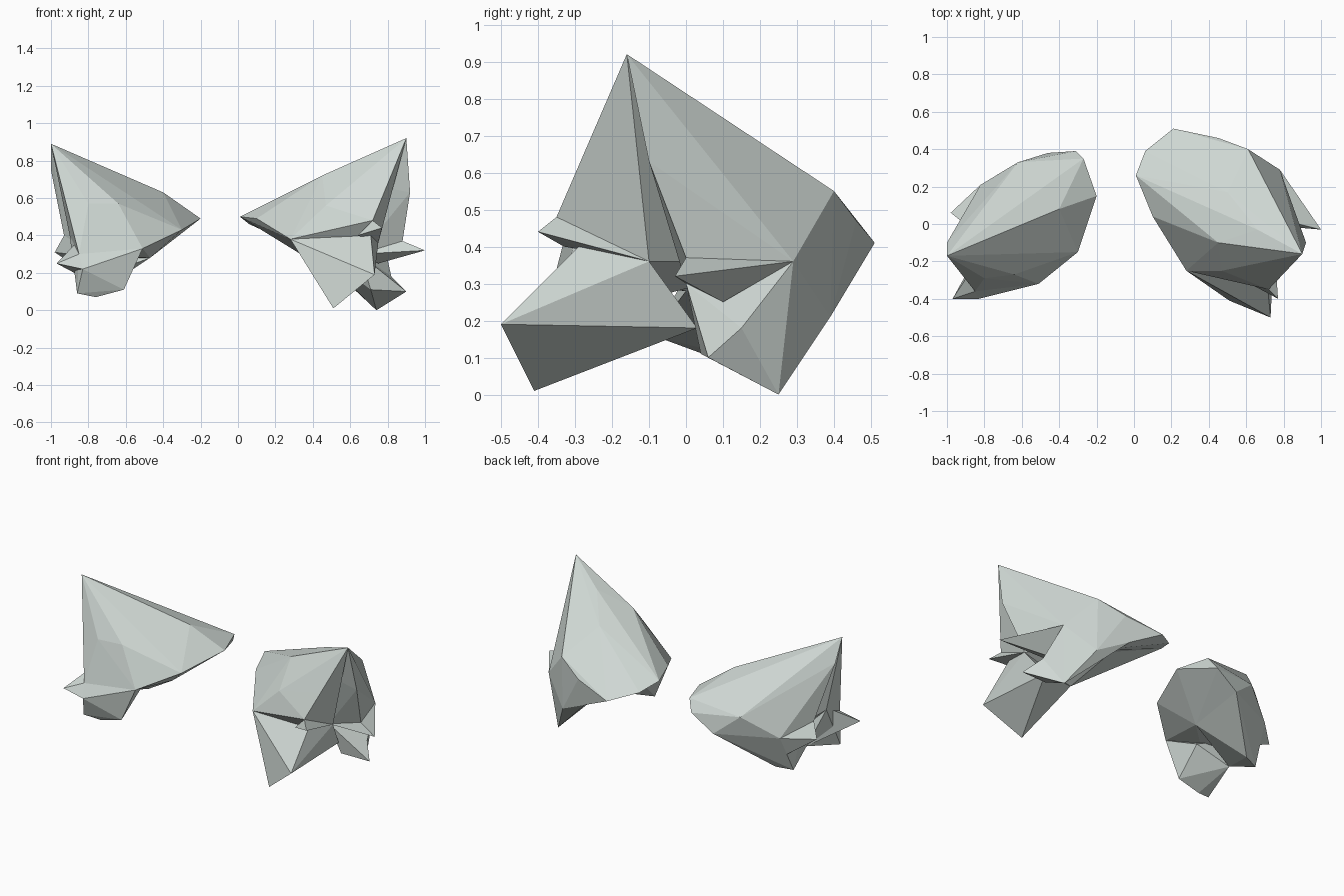
import bpy
import bmesh
from mathutils import Vector

default_cube = bpy.data.objects.get("Cube")
if default_cube:
    bpy.data.objects.remove(default_cube, do_unlink=True)

# Single pale stone colour
stone = bpy.data.materials.new("pale_grey_stone")
stone.use_nodes = True
stone_colour = (.62, .68, .65, 1)
stone.diffuse_color = stone_colour
shader = next(node for node in stone.node_tree.nodes if node.type == "BSDF_PRINCIPLED")
shader.inputs["Base Color"].default_value = stone_colour


def point(x, y, z):
    return Vector((x, y, z))


def middle(*corners):
    """Point halfway between the given corners."""
    return sum(corners, Vector()) / len(corners)


def chunk(name, *corners):
    """Flat-faced shard of stone wrapped tightly around its corners."""
    bm = bmesh.new()
    for corner in corners:
        bm.verts.new(corner)
    bmesh.ops.convex_hull(bm, input=bm.verts[:])
    loose = [vert for vert in bm.verts if not vert.link_faces]
    bmesh.ops.delete(bm, geom=loose, context="VERTS")
    bmesh.ops.recalc_face_normals(bm, faces=bm.faces[:])
    mesh = bpy.data.meshes.new(name)
    bm.to_mesh(mesh)
    bm.free()
    mesh.materials.append(stone)
    shard = bpy.data.objects.new(name, mesh)
    bpy.context.collection.objects.link(shard)


# Landmarks of the larger fragment: ridge, front, side and back
peak = point(.9, -.16, .92)
nape = point(.84, -.1, .86)
crown = point(.66, -.03, .81)
ridge = point(.45, -.1, .72)
roof = point(.5, .17, .69)
tip = point(.01, .26, .5)
nostril = point(.06, .39, .46)
tail = point(.21, .51, .41)
flank = point(.1, .04, .49)
cheek = point(.28, -.25, .38)
forehead = point(.47, -.25, .56)
brow = point(.78, -.28, .64)
chin = point(.72, -.35, .48)
dent = point(.71, -.29, .4)
prow = point(.73, -.5, .19)
toe = point(.51, -.41, .01)
arch = point(.7, -.13, .2)
vault = point(.7, .03, .18)
inner_wall = point(.75, -.1, .36)
belly = point(.4, -.1, .26)
shoulder = point(.92, -.1, .63)
hip = point(.88, 0, .37)
ledge = point(.78, .29, .36)
rump = point(.61, .4, .55)
rear = point(.45, .46, .47)
haunch = point(.61, .39, .21)
heel = point(.74, .25, 0)
calf = point(.82, .15, .18)
keel = point(.65, 0, .3)
underside = point(.37, .28, .36)
hock = point(.71, .04, .11)

# Front wall, leaning away from the peak and ending in a pointed toe
chunk("large_front_wall", peak, crown, ridge, tip, flank, cheek, forehead, brow,
      chin, dent, inner_wall, belly, underside)
chunk("large_front_toe", prow, toe, cheek, arch, vault, belly, dent, inner_wall)

# Rounded back with a fold running down from the peak
chunk("large_back", peak, nape, crown, ridge, roof, tip, nostril, tail, rear,
      rump, haunch, ledge, hip, shoulder, keel, underside)
chunk("large_back_heel", heel, hock, haunch, ledge, keel, underside, calf,
      middle(haunch, tail))

# Spurs of the larger fragment
chunk("large_side_spur", point(1, -.03, .32), keel, ledge, hip, point(.75, .1, .25))
chunk("large_lower_spur", point(.9, .06, .1), keel, heel, hock, calf)
chunk("large_front_spur", point(.77, -.4, .44), inner_wall, dent, chin,
      point(.64, -.33, .4))

# Landmarks of the smaller fragment: ridge, front, side and back
peak = point(-1, -.17, .89)
gable = point(-.8, -.05, .78)
crown = point(-.64, 0, .71)
brow = point(-.4, .08, .63)
tip = point(-.2, .15, .49)
temporal = point(-.27, .35, .5)
tail = point(-.31, .39, .43)
rear = point(-.46, .38, .33)
rump = point(-.62, .33, .46)
haunch = point(-.82, .21, .33)
heel = point(-.84, .1, .09)
hock = point(-.74, .14, .1)
flank = point(-.3, -.15, .43)
cheek = point(-.51, -.32, .33)
forehead = point(-.64, -.27, .57)
temple = point(-.8, -.29, .57)
jaw = point(-.85, -.36, .3)
chin = point(-.83, -.4, .22)
inner_toe = point(-.61, -.32, .11)
sole = point(-.76, -.32, .07)
outer_toe = point(-.86, -.35, .09)
arch = point(-.8, -.09, .16)
inner_wall = point(-.9, -.15, .4)
belly = point(-.47, 0, .28)
shoulder = point(-1, -.1, .75)
hip = point(-.93, .02, .4)
keel = point(-.75, 0, .28)

# Front wall and its blunt foot
chunk("small_front_wall", peak, gable, crown, brow, tip, flank, cheek, forehead,
      temple, jaw, inner_wall, belly, keel)
chunk("small_front_foot", cheek, jaw, chin, inner_toe, sole, outer_toe, arch,
      inner_wall, middle(cheek, belly, arch))

# Rounded back and its low heel
chunk("small_back", peak, gable, crown, brow, tip, temporal, tail, rear, rump,
      haunch, hip, shoulder, keel, belly)
chunk("small_back_heel", haunch, rear, heel, hock, arch, belly, middle(hip, keel))

# Spurs of the smaller fragment
chunk("small_front_spur", point(-.97, -.4, .25), arch, jaw, chin,
      middle(jaw, inner_wall))
chunk("small_side_spur", point(-.98, .06, .31), keel, hip, haunch, middle(heel, haunch))
